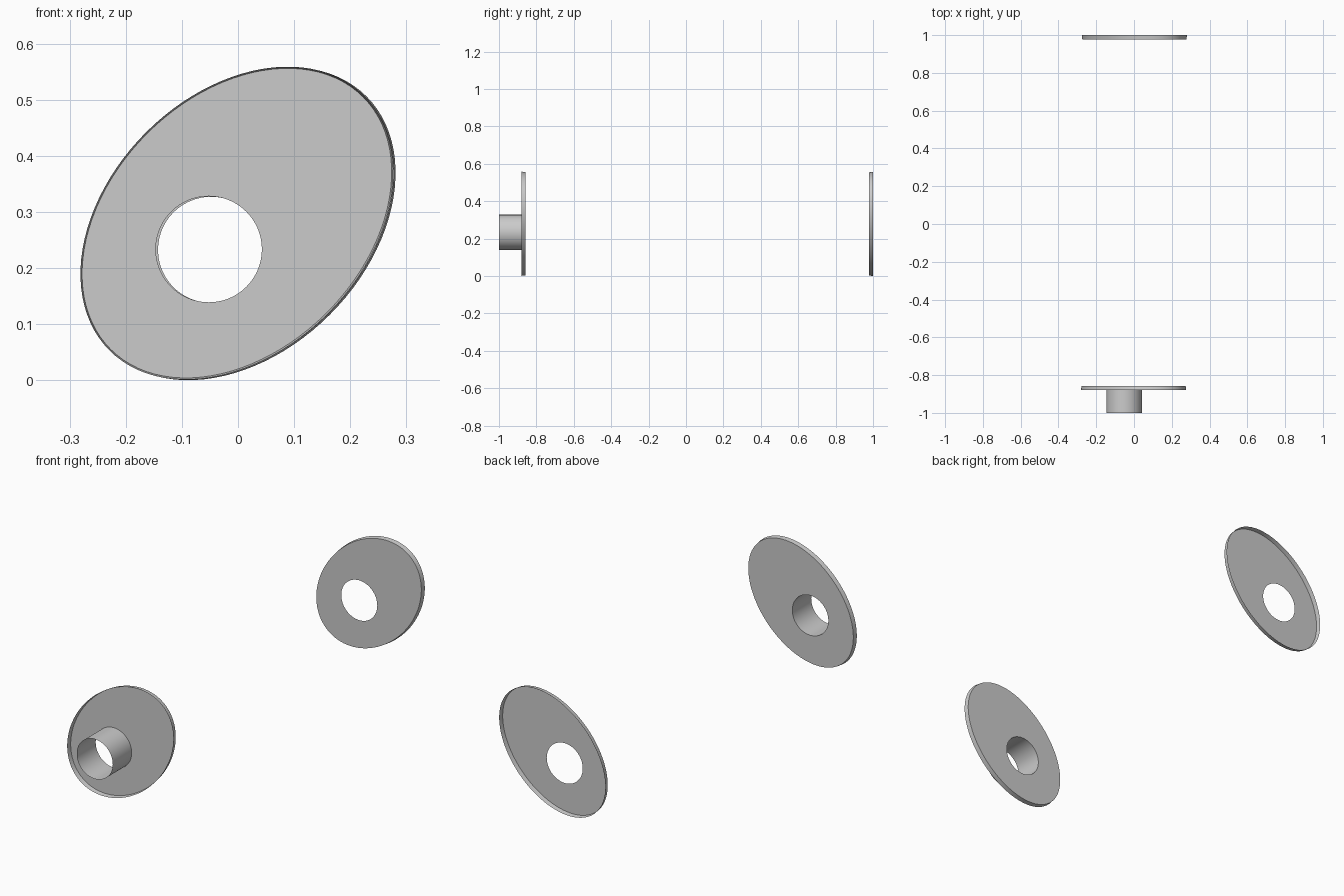
import bpy, bmesh, math

if "Cube" in bpy.data.objects:
    bpy.data.objects.remove(bpy.data.objects["Cube"])

SEG = 96
TILT = math.radians(45)   # long axis of the oval leans to the upper right


def oval(bm, cx, cz, y, a, b):
    """Ring of vertices on a tilted ellipse in a plane of constant y."""
    ring = []
    for i in range(SEG):
        t = 2 * math.pi * i / SEG
        u, v = a * math.cos(t), b * math.sin(t)
        ring.append(bm.verts.new((cx + u * math.cos(TILT) - v * math.sin(TILT), y,
                                  cz + u * math.sin(TILT) + v * math.cos(TILT))))
    return ring


def bridge(bm, r1, r2):
    for i in range(SEG):
        j = (i + 1) % SEG
        bm.faces.new((r1[i], r1[j], r2[j], r2[i]))


def shell(name, rings):
    """Thin surface joining a chain of oval rings (cx, cz, y, a, b)."""
    bm = bmesh.new()
    loops = [oval(bm, *r) for r in rings]
    for r1, r2 in zip(loops, loops[1:]):
        bridge(bm, r1, r2)
    bmesh.ops.recalc_face_normals(bm, faces=bm.faces)
    me = bpy.data.meshes.new(name)
    bm.to_mesh(me)
    bm.free()
    ob = bpy.data.objects.new(name, me)
    bpy.context.collection.objects.link(ob)
    bpy.ops.object.select_all(action='DESELECT')
    ob.select_set(True)
    bpy.context.view_layer.objects.active = ob
    bpy.ops.object.shade_smooth_by_angle(angle=math.radians(35))
    return ob


A, B, R = 0.321, 0.229, 0.0945   # oval half axes, hole radius


def dish(name, cx, cz, y_rim, y_disc):
    """Shallow open dish: outer rim wall and a flat disc with an off-centre hole."""
    hx, hz = cx - 0.05, cz - 0.0465
    return shell(name, [(cx, cz, y_rim, A, B),
                        (cx, cz, y_disc, A - 0.003, B - 0.003),
                        (hx, hz, y_disc, R, R)])


# the two oval dishes, each open to the outside
dish("front_disc", -0.002, 0.280, -0.88, -0.858)
dish("back_disc", 0.002, 0.279, 1.0, 0.978)

# open tube running forward from the front disc's hole
shell("front_tube", [(-0.052, 0.2335, -1.0, R, R),
                     (-0.052, 0.2335, -0.858, R, R)])
